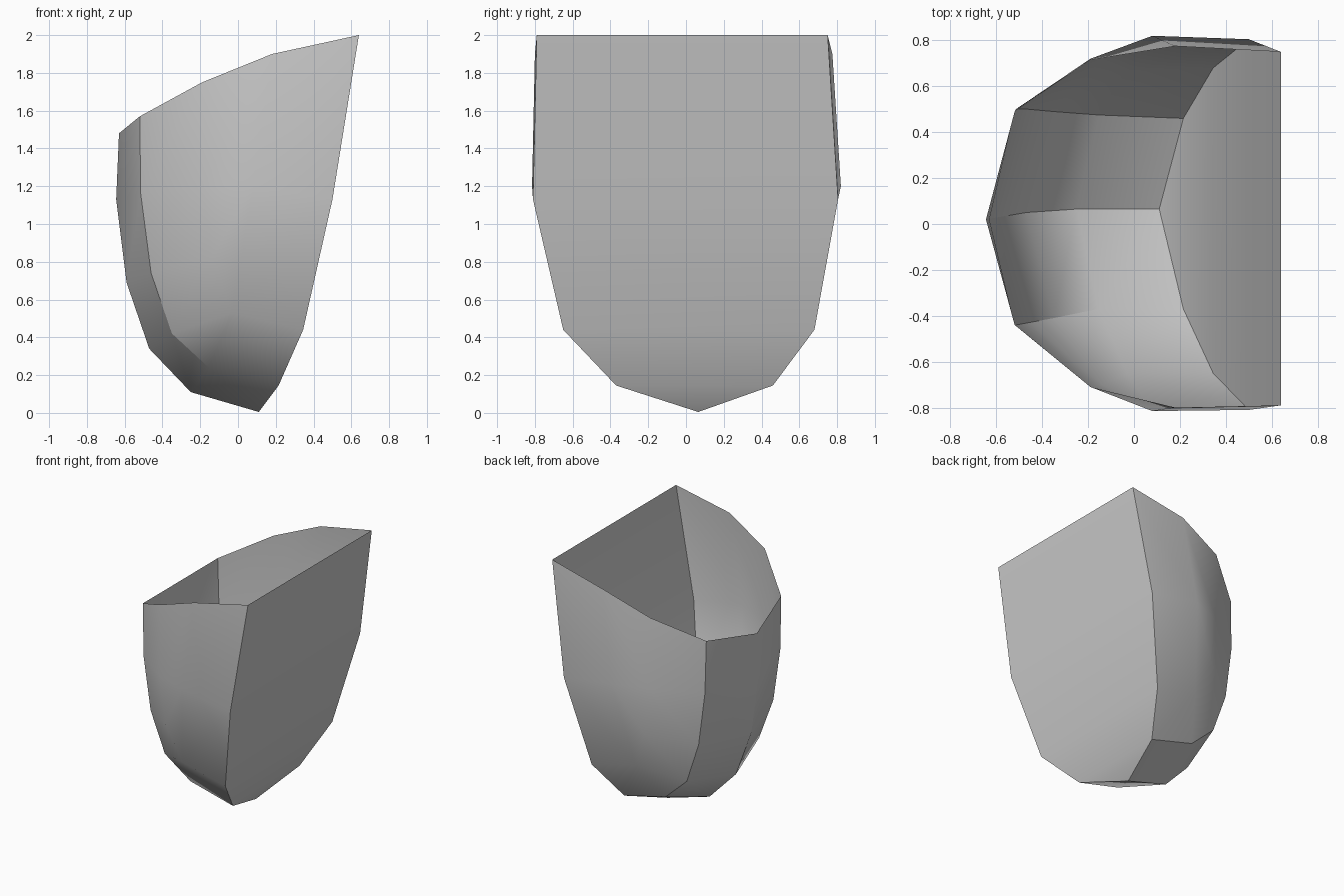
import bpy
import bmesh

# Remove the default object
default_cube = bpy.data.objects.get("Cube")
if default_cube:
    bpy.data.objects.remove(default_cube, do_unlink=True)

# Single plain material
grey = bpy.data.materials.new("plain_grey")
grey.use_nodes = True
grey_value = (0.6, 0.6, 0.6, 1)
grey.diffuse_color = grey_value
grey.node_tree.nodes["Principled BSDF"].inputs["Base Color"].default_value = grey_value

# Ribs of the shell, each from the rim downward: x, z, front y, back y
ribs = {
    "panel": [(.64, 2, -.79, .75), (.5, 1.13, -.81, .805),
              (.345, .44, -.65, .68), (.215, .145, -.37, .46)],
    "shoulder": [(.18, 1.9, -.8, .775), (.08, 1.2, -.815, .82)],
    "cheek": [(-.19, 1.75, -.71, .715), (-.19, 1.19, -.71, .72),
              (-.14, .82, -.7, .715), (-.03, .53, -.65, .665)],
    "corner": [(-.52, 1.57, -.44, .49), (-.515, 1.16, -.44, .5),
               (-.46, .74, -.43, .5), (-.35, .42, -.41, .49),
               (-.155, .24, -.37, .475)],
}
# Keel along the middle: x, z, y
keel_rib = [(-.63, 1.48, .02), (-.645, 1.13, .02), (-.59, .69, .03),
            (-.47, .34, .05), (-.25, .11, .065), (.11, .005, .065)]

bm = bmesh.new()
keel = [bm.verts.new((x, y, z)) for x, z, y in keel_rib]


def make_ribs(side):
    """Vertices of every rib on one side of the keel."""
    return {name: [bm.verts.new((p[0], p[side], p[1])) for p in points]
            for name, points in ribs.items()}


def bridge(first, second):
    """Quads between two ribs with equal point counts."""
    for i in range(len(first) - 1):
        bm.faces.new((first[i], first[i + 1], second[i + 1], second[i]))


def build_wall(rib):
    """Curved side wall from the flat panel round to the keel."""
    panel, shoulder = rib["panel"], rib["shoulder"]
    cheek, corner = rib["cheek"], rib["corner"]
    bridge(panel[:2], shoulder)
    bridge(shoulder, cheek[:2])
    bridge(cheek, corner[:4])
    bridge(corner + panel[-1:], keel)
    # Fan joining the shorter ribs to the panel edge
    fans = [(shoulder[1], cheek[2], cheek[1]),
            (shoulder[1], cheek[3], cheek[2]),
            (shoulder[1], panel[1], cheek[3]),
            (panel[1], panel[2], cheek[3]),
            (cheek[3], corner[4], corner[3]),
            (cheek[3], panel[3], corner[4]),
            (cheek[3], panel[2], panel[3])]
    for fan in fans:
        bm.faces.new(fan)


front, back = make_ribs(2), make_ribs(3)
build_wall(front)
build_wall(back)

# Flat panel closing the left side, with a diagonal fold at its foot
near, far = front["panel"], back["panel"]
bridge(near[:3], far[:3])
bm.faces.new((near[2], far[3], far[2]))
bm.faces.new((near[2], near[3], far[3]))
bm.faces.new((near[3], keel[-1], far[3]))

bmesh.ops.recalc_face_normals(bm, faces=bm.faces)
# Make the closed panel face outward
bm.faces.ensure_lookup_table()
bm.normal_update()
foot = min(bm.faces, key=lambda f: f.calc_center_median().z)
if foot.normal.z > 0:
    bmesh.ops.reverse_faces(bm, faces=bm.faces)

mesh = bpy.data.meshes.new("open_shell")
bm.to_mesh(mesh)
bm.free()
mesh.materials.append(grey)
shell = bpy.data.objects.new("open_shell", mesh)
bpy.context.collection.objects.link(shell)

# Smooth shading with sharp creases
bpy.ops.object.select_all(action="DESELECT")
shell.select_set(True)
bpy.context.view_layer.objects.active = shell
bpy.ops.object.shade_smooth_by_angle()
